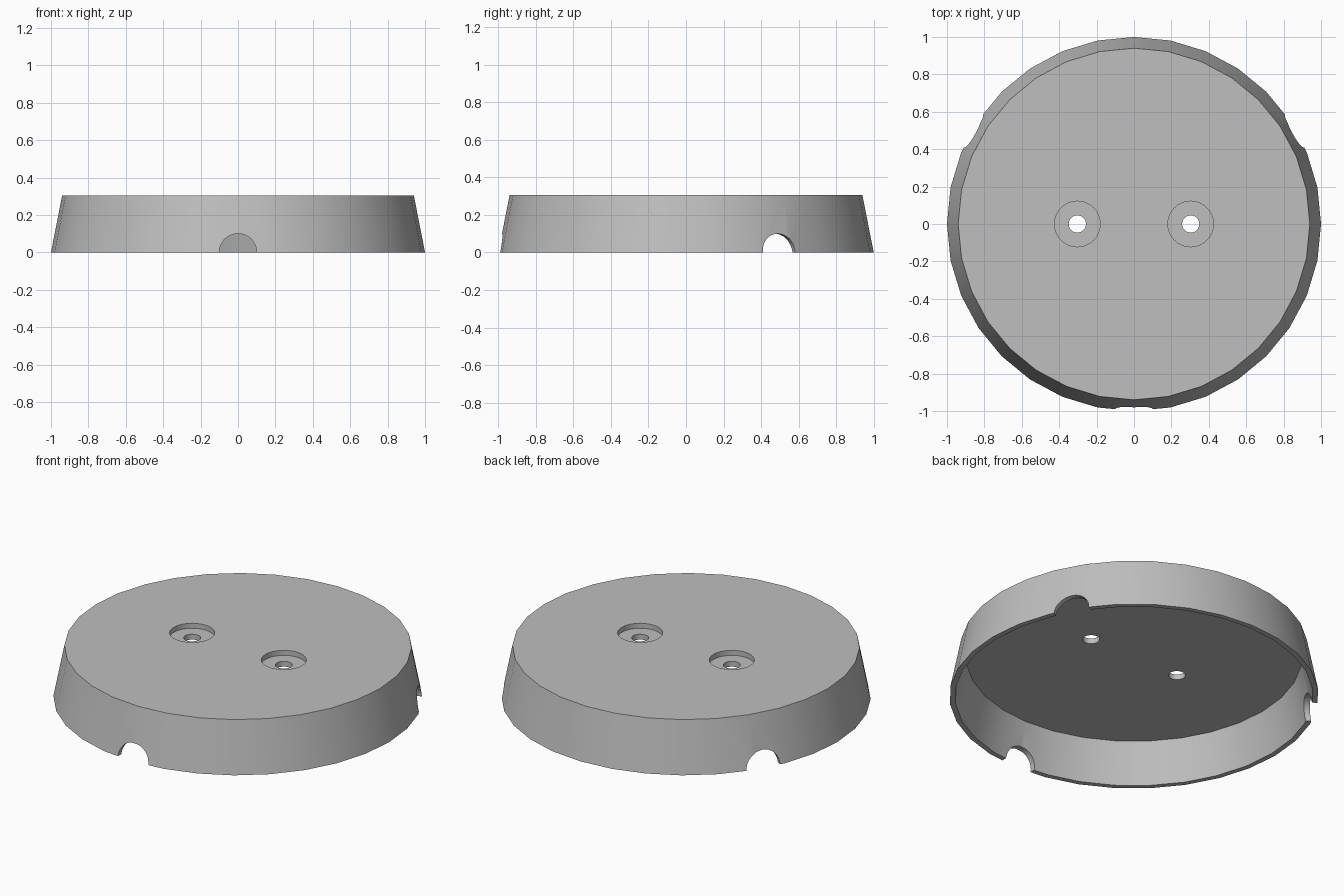
import bpy
import bmesh
from math import radians, cos, sin, pi
from mathutils import Matrix, Vector

cube = bpy.data.objects.get("Cube")
if cube:
    bpy.data.objects.remove(cube)

SIDES = 32
HEIGHT = 0.305

grey = bpy.data.materials.new("light_grey")
grey.use_nodes = True
colour = (0.52, 0.52, 0.52, 1)
grey.diffuse_color = colour
grey.node_tree.nodes["Principled BSDF"].inputs["Base Color"].default_value = colour


def add_object(name, bm):
    bmesh.ops.recalc_face_normals(bm, faces=bm.faces)
    mesh = bpy.data.meshes.new(name)
    bm.to_mesh(mesh)
    bm.free()
    mesh.materials.append(grey)
    obj = bpy.data.objects.new(name, mesh)
    bpy.context.collection.objects.link(obj)
    return obj


def ring(bm, radius, z):
    angles = [2 * pi * i / SIDES for i in range(SIDES)]
    return [bm.verts.new((radius * cos(a), radius * sin(a), z)) for a in angles]


def cylinder(name, radius, length, matrix):
    bm = bmesh.new()
    bmesh.ops.create_cone(bm, cap_ends=True, segments=SIDES, radius1=radius,
                          radius2=radius, depth=length, matrix=matrix)
    obj = add_object(name, bm)
    obj.hide_render = True
    return obj


# Tapered shell, open underneath: top, outer wall, rim, inner wall, ceiling
bm = bmesh.new()
profile = [(0.94, HEIGHT), (1.0, 0), (0.97, 0), (0.91, 0.243)]
rings = [ring(bm, r, z) for r, z in profile]
for upper, lower in zip(rings, rings[1:]):
    for i in range(SIDES):
        j = (i + 1) % SIDES
        bm.faces.new((upper[i], upper[j], lower[j], lower[i]))
bm.faces.new(rings[0])
bm.faces.new(rings[-1])
base = add_object("round_base", bm)

# Two counterbored screw holes
cutters = []
for side in (-1, 1):
    x = side * 0.303
    cutters.append(cylinder("screw_hole_cutter", 0.046, 0.4,
                            Matrix.Translation((x, 0, HEIGHT))))
    cutters.append(cylinder("counterbore_cutter", 0.122, 0.06,
                            Matrix.Translation((x, 0, HEIGHT))))

# Three rounded notches spaced evenly around the rim
for degrees in (-90, 30, 150):
    a = radians(degrees)
    direction = Vector((cos(a), sin(a), 0))
    matrix = Matrix.Translation(direction * 0.95) @ direction.to_track_quat('Z', 'Y').to_matrix().to_4x4()
    cutters.append(cylinder("notch_cutter", 0.1, 0.4, matrix))

bpy.ops.object.select_all(action='DESELECT')
base.select_set(True)
bpy.context.view_layer.objects.active = base
for cutter in cutters:
    mod = base.modifiers.new("cut", 'BOOLEAN')
    mod.operation = 'DIFFERENCE'
    mod.solver = 'EXACT'
    mod.object = cutter
    bpy.ops.object.modifier_apply(modifier=mod.name)
    bpy.data.objects.remove(cutter)

bpy.ops.object.shade_smooth_by_angle(angle=radians(30))
